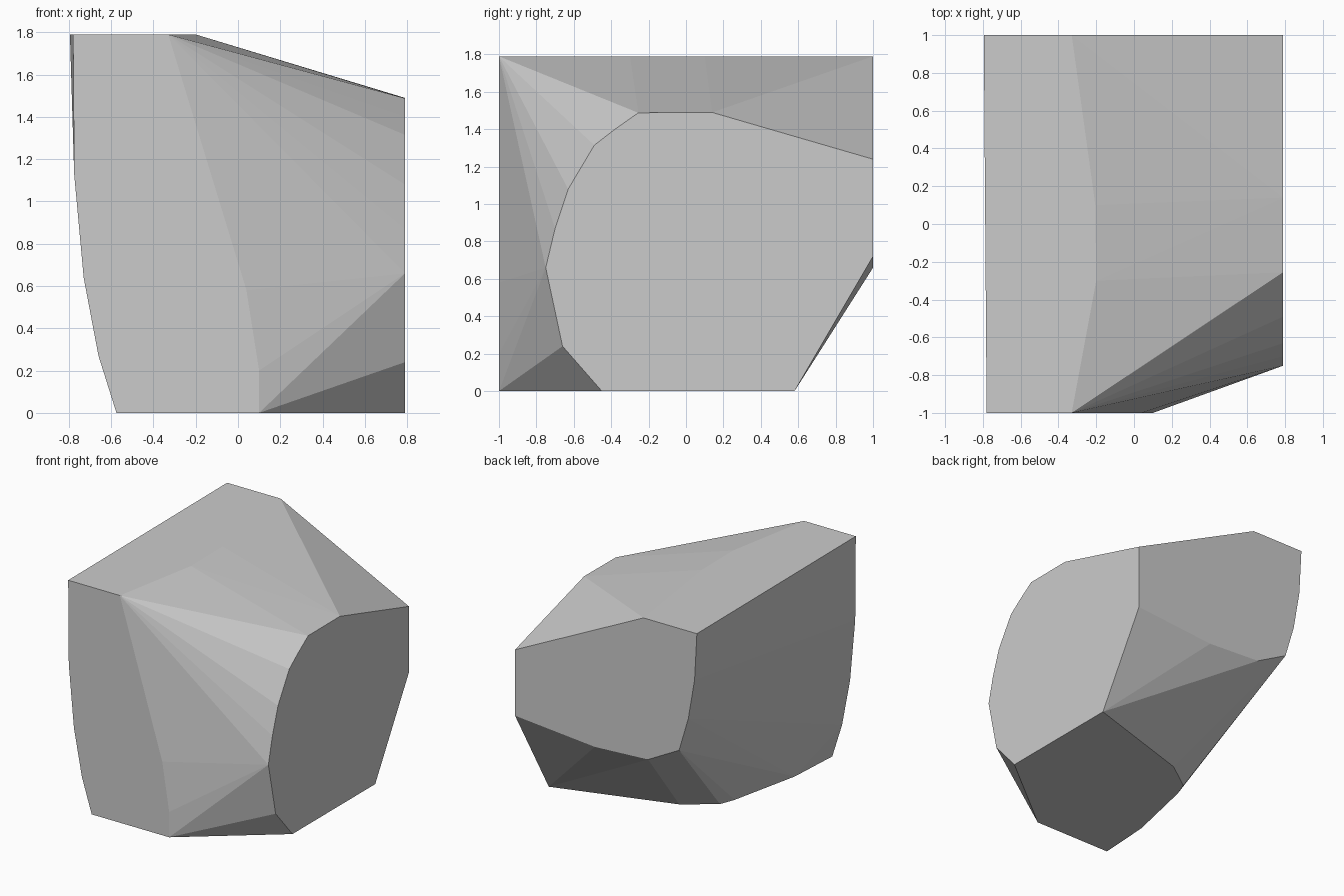
import bpy, bmesh, math

if "Cube" in bpy.data.objects:
    bpy.data.objects.remove(bpy.data.objects["Cube"])

# Rock: a convex boulder, described by the outlines of its six flat cut sides
front = [(-.575, 0), (-.66, .27), (-.73, .64), (-.775, 1.13), (-.78, 1.79),
         (-.33, 1.79), (.04, .58), (.10, .20), (.10, 0)]                  # x, z
back = [(-.795, 1.79), (-.775, 1.42), (-.72, 1.10), (-.64, .83), (-.37, .685),
        (.095, .66), (.79, .72), (.79, 1.24), (-.33, 1.79)]               # x, z
right = [(-.255, 1.488), (.14, 1.49), (.58, 0), (-.45, 0), (-.66, .24),
         (-.75, .66), (-.70, .87), (-.63, 1.08), (-.49, 1.315), (-.38, 1.40)]  # y, z
top = [(-.20, -.30), (-.205, .10)]                                        # x, y
bottom = [(-.145, .29), (-.38, .12), (-.425, 0), (-.55, -.57)]            # x, y

points = ([(x, -1, z) for x, z in front] + [(x, 1, z) for x, z in back]
          + [(.79, y, z) for y, z in right]
          + [(x, y, 1.79) for x, y in top] + [(x, y, 0) for x, y in bottom])

# Wrap the outlines in one convex skin and merge coplanar triangles
bm = bmesh.new()
for p in points:
    bm.verts.new(p)
hull = bmesh.ops.convex_hull(bm, input=bm.verts[:])
loose = [v for v in bm.verts if not v.link_faces]
bmesh.ops.delete(bm, geom=loose, context='VERTS')
bmesh.ops.dissolve_limit(bm, angle_limit=math.radians(0.5),
                         verts=bm.verts[:], edges=bm.edges[:])
bmesh.ops.recalc_face_normals(bm, faces=bm.faces[:])

mesh = bpy.data.meshes.new("rock")
bm.to_mesh(mesh)
bm.free()

# Stone colour
stone = bpy.data.materials.new("grey stone")
stone.diffuse_color = (.6, .6, .6, 1)
stone.use_nodes = True
stone.node_tree.nodes["Principled BSDF"].inputs["Base Color"].default_value = stone.diffuse_color
mesh.materials.append(stone)

rock = bpy.data.objects.new("rock", mesh)
bpy.context.collection.objects.link(rock)
